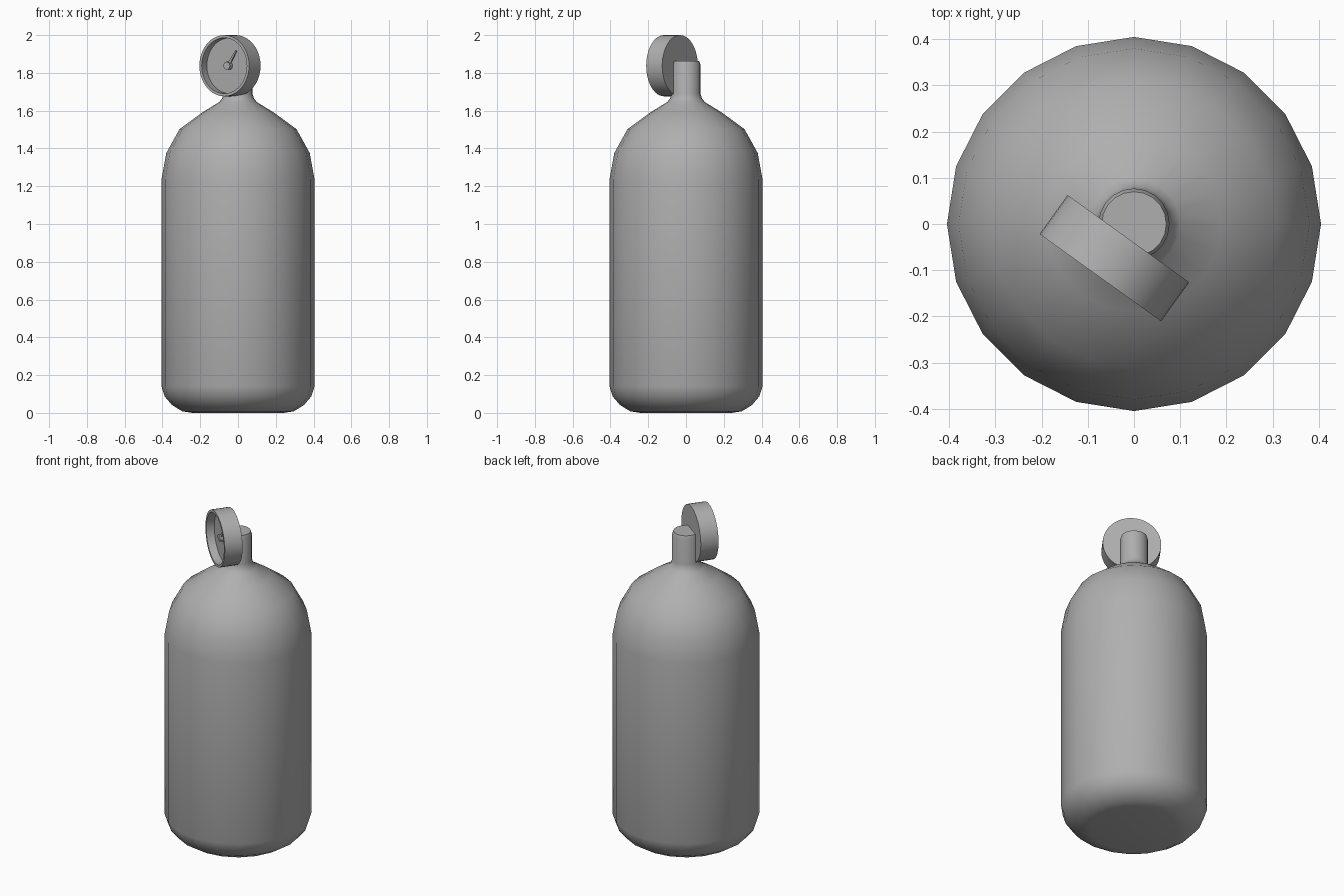
import bpy, math
from mathutils import Matrix, Vector

cube = bpy.data.objects.get("Cube")
if cube:
    bpy.data.objects.remove(cube, do_unlink=True)

metal = bpy.data.materials.new("plain_grey")
metal.use_nodes = True
GREY = (0.43, 0.43, 0.43, 1)
metal.diffuse_color = GREY
metal.node_tree.nodes["Principled BSDF"].inputs["Base Color"].default_value = GREY


def add_object(name, verts, faces, matrix, angle):
    mesh = bpy.data.meshes.new(name)
    mesh.from_pydata(verts, [], faces)
    mesh.materials.append(metal)
    obj = bpy.data.objects.new(name, mesh)
    bpy.context.collection.objects.link(obj)
    obj.matrix_world = matrix
    bpy.ops.object.select_all(action='DESELECT')
    obj.select_set(True)
    bpy.context.view_layer.objects.active = obj
    bpy.ops.object.shade_smooth_by_angle(angle=math.radians(angle))
    return obj


def lathe(name, profile, sides, matrix=Matrix(), angle=35):
    """Spin (radius, height) points, listed bottom to top, and cap both ends."""
    verts = [(r * math.cos(math.tau * i / sides), r * math.sin(math.tau * i / sides), z)
             for r, z in profile for i in range(sides)]
    faces = [(k * sides + i, k * sides + (i + 1) % sides,
              (k + 1) * sides + (i + 1) % sides, (k + 1) * sides + i)
             for k in range(len(profile) - 1) for i in range(sides)]
    last = (len(profile) - 1) * sides
    faces += [tuple(reversed(range(sides))), tuple(range(last, last + sides))]
    return add_object(name, verts, faces, matrix, angle)


# Tank body with rounded base, domed shoulder, and valve post on top
lathe("tank_body", [(0.24, 0), (0.295, 0.008), (0.35, 0.042), (0.388, 0.087), (0.405, 0.14),
                    (0.405, 1.237), (0.38, 1.375), (0.31, 1.502), (0.19, 1.59),
                    (0.1, 1.645), (0.084, 1.665), (0.077, 1.69),
                    (0.077, 1.842), (0.07, 1.862)], 20, angle=50)

# Gauge frame: local z points out of the dial, local y points up
out = Vector((-0.583, -0.812, 0)).normalized()
up = Vector((0, 0, 1))
side = up.cross(out)
frame = Matrix((side, up, out)).transposed().to_4x4()
frame.translation = (-0.0425, -0.074, 1.838)

# Gauge case with a recessed dial
lathe("gauge_case", [(0.162, -0.052), (0.162, 0.052), (0.147, 0.052), (0.147, 0.005)],
      40, frame)

# Needle hub
lathe("needle_hub", [(0.021, 0.005), (0.021, 0.03)], 16, frame)

# Tapered needle, a thin wedge
tilt = frame @ Matrix.Rotation(math.radians(-34), 4, 'Z')
outline = [(-0.009, 0), (0.009, 0), (0.003, 0.095), (-0.003, 0.095)]
verts = [(x, y, z) for z in (0.014, 0.022) for x, y in outline]
faces = [(3, 2, 1, 0), (4, 5, 6, 7)]
faces += [(i, (i + 1) % 4, (i + 1) % 4 + 4, i + 4) for i in range(4)]
add_object("needle", verts, faces, tilt, 30)
